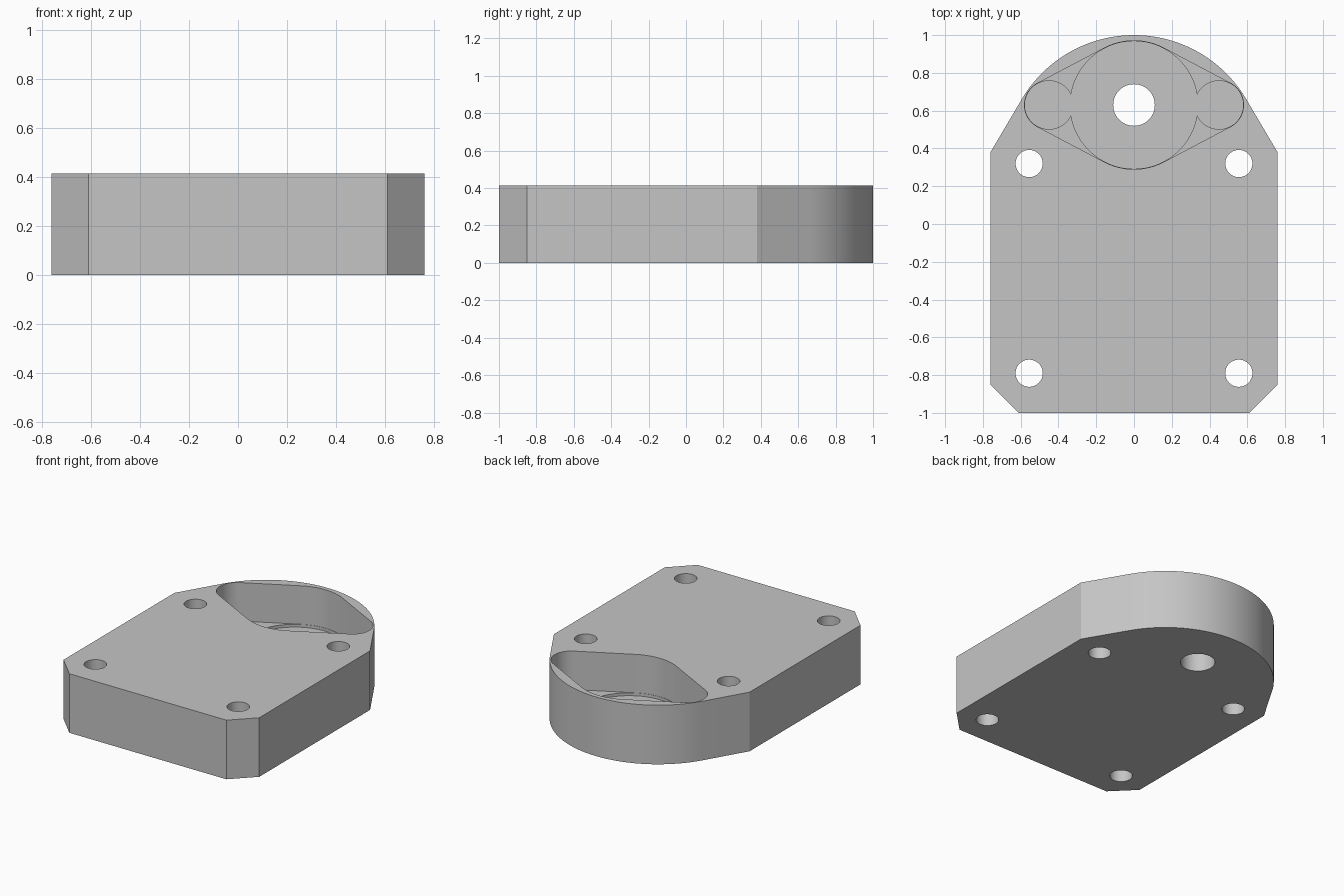
import bpy, bmesh
from math import cos, sin, pi, acos, atan2, hypot

HEIGHT = 0.415
LEDGE_Z = 0.145      # floor of the wide pocket
IMPRINT_Z = 0.125    # floor of the shallow round imprints
PIVOT_Y = 0.63
HUB_R, LOBE_R, LOBE_X = 0.34, 0.13, 0.45

if "Cube" in bpy.data.objects:
    bpy.data.objects.remove(bpy.data.objects["Cube"], do_unlink=True)

grey = bpy.data.materials.new("plain grey")
grey.use_nodes = True
colour = (0.56, 0.56, 0.56, 1)
grey.diffuse_color = colour
grey.node_tree.nodes["Principled BSDF"].inputs["Base Color"].default_value = colour


def arc(cx, cy, r, start, end, steps):
    return [(cx + r * cos(start + (end - start) * i / steps),
             cy + r * sin(start + (end - start) * i / steps)) for i in range(steps + 1)]


def circle(cx, cy, r, steps=64):
    return arc(cx, cy, r, 0, 2 * pi, steps)[:-1]


def prism(name, outline, z0, z1):
    """Extrude a counter-clockwise outline from z0 to z1."""
    bm = bmesh.new()
    base = bm.faces.new([bm.verts.new((x, y, z0)) for x, y in outline])
    ext = bmesh.ops.extrude_face_region(bm, geom=[base])
    top = [v for v in ext["geom"] if isinstance(v, bmesh.types.BMVert)]
    bmesh.ops.translate(bm, verts=top, vec=(0, 0, z1 - z0))
    bmesh.ops.recalc_face_normals(bm, faces=bm.faces)
    mesh = bpy.data.meshes.new(name)
    bm.to_mesh(mesh)
    bm.free()
    mesh.materials.append(grey)
    obj = bpy.data.objects.new(name, mesh)
    bpy.context.collection.objects.link(obj)
    return obj


def cut(target, outline, z0, z1):
    """Subtract a prism from the target and discard the cutter."""
    cutter = prism("cutter", outline, z0, z1)
    cutter.hide_render = True
    mod = target.modifiers.new("cut", 'BOOLEAN')
    mod.operation = 'DIFFERENCE'
    mod.solver = 'EXACT'
    mod.object = cutter
    bpy.context.view_layer.objects.active = target
    bpy.ops.object.modifier_apply(modifier=mod.name)
    bpy.data.objects.remove(cutter, do_unlink=True)


# Plate: chamfered front corners, sides tangent to a round back
side_x, side_y = 0.76, 0.38
back_r = 0.69
back_y = 1 - back_r
tangent = (acos(back_r / hypot(side_x, side_y - back_y))
           + atan2(side_y - back_y, side_x))
outline = [(-0.61, -1), (0.61, -1), (side_x, -0.85), (side_x, side_y)]
outline += arc(0, back_y, back_r, tangent, pi - tangent, 64)
outline += [(-side_x, side_y), (-side_x, -0.85)]
plate = prism("mounting_plate", outline, 0, HEIGHT)

# Wide pocket: hub circle joined to both lobes by tangent walls
t = acos((HUB_R - LOBE_R) / LOBE_X)
pocket = arc(LOBE_X, PIVOT_Y, LOBE_R, -t, t, 24)
pocket += arc(0, PIVOT_Y, HUB_R, t, pi - t, 24)
pocket += arc(-LOBE_X, PIVOT_Y, LOBE_R, pi - t, pi + t, 24)
pocket += arc(0, PIVOT_Y, HUB_R, pi + t, 2 * pi - t, 24)
cut(plate, pocket, LEDGE_Z, HEIGHT + 0.1)

# Shallow round imprints in the pocket floor
for x, r in ((0, HUB_R), (-LOBE_X, LOBE_R), (LOBE_X, LOBE_R)):
    cut(plate, circle(x, PIVOT_Y, r - 0.002), IMPRINT_Z, LEDGE_Z + 0.05)

# Through holes: centre bore and four bolt holes
cut(plate, circle(0, PIVOT_Y, 0.11), -0.1, HEIGHT + 0.1)
for x in (-0.555, 0.555):
    for y in (-0.79, 0.32):
        cut(plate, circle(x, y, 0.072, 48), -0.1, HEIGHT + 0.1)

bpy.ops.object.select_all(action='DESELECT')
plate.select_set(True)
bpy.context.view_layer.objects.active = plate
bpy.ops.object.shade_smooth_by_angle(angle=pi / 6)
